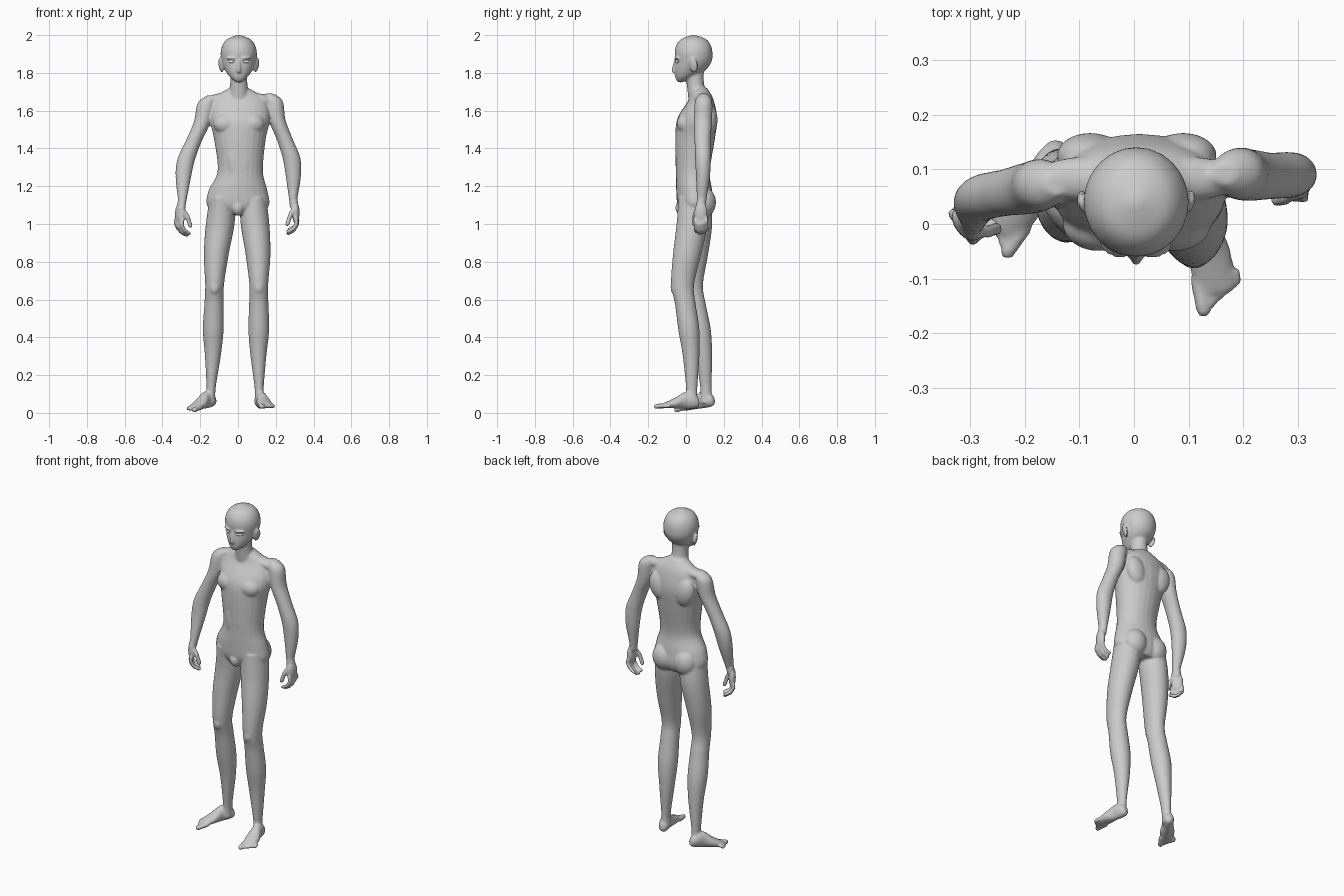
import bpy, bmesh, math
from mathutils import Vector, Matrix

if "Cube" in bpy.data.objects:
    bpy.data.objects.remove(bpy.data.objects["Cube"])

bm = bmesh.new()
HERE = Matrix()

# unit shapes that are stamped many times
ball = bmesh.new()
bmesh.ops.create_icosphere(ball, subdivisions=3, radius=1)
rod = bmesh.new()
bmesh.ops.create_cone(rod, cap_ends=True, segments=12, radius1=1, radius2=1, depth=1)


def stamp(shape, matrix, target):
    """Copy a unit shape into the target mesh."""
    copies = {vert: target.verts.new(matrix @ vert.co) for vert in shape.verts}
    for face in shape.faces:
        target.faces.new([copies[vert] for vert in face.verts])


def material(name, value):
    mat = bpy.data.materials.new(name)
    mat.use_nodes = True
    colour = (value, value, value, 1)
    mat.diffuse_color = colour
    mat.node_tree.nodes["Principled BSDF"].inputs["Base Color"].default_value = colour
    return mat


def frame(centre, turn=0, pitch=0, side=1):
    """Local space of a part: moved, turned, pitched and mirrored."""
    turning = Matrix.Rotation(turn, 4, 'Z') @ Matrix.Rotation(pitch, 4, 'X')
    return Matrix.Translation(centre) @ turning @ Matrix.Diagonal((side, 1, 1, 1))


def spline(rows, t):
    """Catmull-Rom interpolation between rows of numbers."""
    i = min(int(t), len(rows) - 2)
    u = t - i
    before, start, end, after = (rows[max(0, min(len(rows) - 1, i + k))] for k in (-1, 0, 1, 2))
    result = []
    for p, q, r, s in zip(before, start, end, after):
        leave, arrive = (r - p) / 2, (s - q) / 2
        bend = 3 * (r - q) - 2 * leave - arrive
        cubic = leave + arrive - 2 * (r - q)
        result.append(q + u * (leave + u * (bend + u * cubic)))
    return result


def loft(rows, place=HERE, upright=False, sides=24, steps=5):
    """Skin smooth elliptical rings given as x, y, z, half width, half depth."""
    rings = []
    for k in range((len(rows) - 1) * steps + 1):
        x, y, z, width, depth = spline(rows, k / steps)
        ring = []
        for j in range(sides):
            angle = math.tau * j / sides
            across, along = width * math.cos(angle), depth * math.sin(angle)
            offset = Vector((across, 0, along)) if upright else Vector((across, along, 0))
            ring.append(bm.verts.new(place @ (Vector((x, y, z)) + offset)))
        rings.append(ring)
    for low, high in zip(rings, rings[1:]):
        for j in range(sides):
            n = (j + 1) % sides
            bm.faces.new((low[j], low[n], high[n], high[j]))
    bm.faces.new(rings[0][::-1])
    bm.faces.new(rings[-1])


def blob(centre, radii, place=HERE, turn=0, tilt=0, target=bm):
    """Ellipsoid, tilted sideways and then turned."""
    turning = Matrix.Rotation(turn, 4, 'Z') @ Matrix.Rotation(tilt, 4, 'Y')
    stamp(ball, place @ Matrix.Translation(centre) @ turning @ Matrix.Diagonal((*radii, 1)), target)


def digit(points, radius, place):
    """Jointed finger or toe."""
    joints = [place @ Vector(p) for p in points]
    for joint in joints:
        blob(joint, [radius] * 3)
    for start, end in zip(joints, joints[1:]):
        bone = end - start
        aim = bone.to_track_quat('Z', 'Y').to_matrix().to_4x4()
        size = Matrix.Diagonal((radius, radius, bone.length, 1))
        stamp(rod, Matrix.Translation((start + end) / 2) @ aim @ size, bm)


def hand(side, wrist, turn):
    place = frame(wrist, turn, side=side)
    blob((.01, 0, -.05), (.02, .035, .06), place)
    blob((0, 0, 0), (.022, .025, .04), place)
    for i, short in enumerate((.01, 0, .005, .02)):
        y = .02 * i - .03
        knuckle, middle = (.015, y, -.08), (.018, y, short - .115)
        curl, tip = (0, y, short - .145), (-.03, y, short - .16)
        digit((knuckle, middle, curl, tip), .01, place)
    digit(((0, -.02, -.03), (-.015, -.035, -.06), (-.03, -.04, -.11)), .012, place)


def foot(side, heel, turn, pitch):
    place = frame(heel, turn, pitch, side)
    loft([(0, 0, .03, .01, .01), (0, -.01, .035, .024, .03), (0, -.04, .044, .03, .044),
          (0, -.08, .044, .03, .044), (0, -.13, .03, .04, .028), (0, -.2, .015, .035, .012)],
         place, upright=True)
    for i in range(5):
        x = .0175 * i - .03
        tip = .01 * i - .225
        radius = .01 if i else .014
        digit(((x, -.17, .017), (x, tip, .012)), radius, place)


# torso, hips to collar
loft([(0, .055, 1.05, .11, .07), (0, .05, 1.1, .165, .095), (0, .043, 1.18, .155, .095),
      (.012, .036, 1.28, .12, .09), (.01, .048, 1.45, .137, .105), (.01, .06, 1.56, .16, .105),
      (.006, .08, 1.66, .14, .065), (.004, .07, 1.72, .05, .042)])
# neck
loft([(.004, .07, 1.64, .06, .055), (.004, .05, 1.74, .046, .046), (.004, .045, 1.82, .046, .05)])
# chest, shoulder blades, collar slopes, belly and buttocks
for side in (-1, 1):
    trunk = frame((.005, 0, 0), side=side)
    blob((.07, 0, 1.53), (.066, .05, .055), trunk)
    blob((.085, .125, 1.55), (.06, .042, .085), trunk, tilt=.25)
    blob((.1, .083, 1.665), (.09, .04, .028), trunk, tilt=.2)
    blob((.03, -.02, 1.33), (.034, .035, .12), trunk)
    blob((.07, .095, 1.115), (.07, .064, .08), trunk)
blob((0, -.02, 1.085), (.032, .036, .042))

# head, chin to crown
head = frame((.004, .04, 1.75))
loft([(0, -.07, 0, .01, .01), (0, -.06, .013, .03, .032), (0, -.04, .035, .053, .058),
      (0, -.015, .07, .076, .085), (0, 0, .115, .092, .097), (0, 0, .16, .096, .1),
      (0, 0, .2, .085, .09), (0, 0, .23, .06, .064), (0, 0, .25, .01, .01)], head)
# nose and lips
loft([(0, -.1, .05, .01, .01), (0, -.103, .065, .01, .014), (0, -.095, .12, .007, .007)], head)
for z in (.03, .04):
    blob((0, -.09, z), (.016, .01, .005), head)
# ears and brows
for side in (-1, 1):
    half_head = head @ frame((0, 0, 0), side=side)
    blob((.095, 0, .09), (.01, .023, .04), half_head, turn=-.35, tilt=.2)
    blob((.04, -.087, .128), (.028, .014, .007), half_head, turn=.35)

# arms: the right one hangs lower and swings forward
arm = [(.165, .093, 1.69, .025, .02), (.19, .093, 1.65, .047, .045), (.207, .09, 1.55, .045, .048),
       (.247, .088, 1.45, .043, .043), (.283, .09, 1.35, .047, .042), (.293, .09, 1.25, .04, .037),
       (.292, .083, 1.13, .022, .026), (.295, .08, 1.09, .021, .026)]
loft(arm)
right_arm = []
for x, y, z, width, depth in arm:
    drop = arm[0][2] - z
    right_arm.append((.025 - .05 * drop - x, y - .02 - .18 * drop ** 2, z - .01, width, depth))
loft(right_arm)
hand(1, (.296, .08, 1.11), -.1)
hand(-1, (-.3, .005, 1.1), .65)

# legs: the right one is splayed and steps back
leg = [(.08, .045, 1.14, .07, .085), (.09, .033, 1, .076, .083), (.106, .006, .84, .066, .075),
       (.11, -.018, .68, .05, .061), (.11, -.004, .58, .051, .055), (.11, .015, .44, .055, .056),
       (.108, .027, .3, .042, .044), (.112, .03, .13, .024, .03), (.112, .03, .05, .026, .032)]
right_leg = []
for x, y, z, width, depth in leg:
    drop = leg[0][2] - z
    right_leg.append((-x - .03 * drop, y + .075 * drop ** .6, z, width, depth))
for rows in (leg, right_leg):
    loft(rows)
    knee_x, knee_y, knee_z = rows[3][:3]
    blob((knee_x, knee_y - .04, knee_z - .015), (.028, .024, .04))
foot(1, (.112, .07, .022), .2, 0)
foot(-1, (-.125, .15, .034), -.62, .13)

# fuse the parts into one smooth skin
bmesh.ops.recalc_face_normals(bm, faces=bm.faces)
mesh = bpy.data.meshes.new("body")
bm.to_mesh(mesh)
bm.free()
mesh.materials.append(material("pale grey skin", .6))
body = bpy.data.objects.new("body", mesh)
bpy.context.collection.objects.link(body)
fuse = body.modifiers.new("fuse", 'REMESH')
fuse.mode = 'VOXEL'
fuse.voxel_size = .006
fuse.use_smooth_shade = True
relax = body.modifiers.new("relax", 'SMOOTH')
relax.iterations = 5

# eyes
eye_white = material("eye white", .8)
for name, side in (("right_eye", -1), ("left_eye", 1)):
    eye = bmesh.new()
    blob((.04, -.087, .11), (.019, .006, .008), head @ frame((0, 0, 0), side=side), turn=.38, target=eye)
    bmesh.ops.recalc_face_normals(eye, faces=eye.faces)
    for face in eye.faces:
        face.smooth = True
    mesh = bpy.data.meshes.new(name)
    eye.to_mesh(mesh)
    eye.free()
    mesh.materials.append(eye_white)
    bpy.context.collection.objects.link(bpy.data.objects.new(name, mesh))
ball.free()
rod.free()
